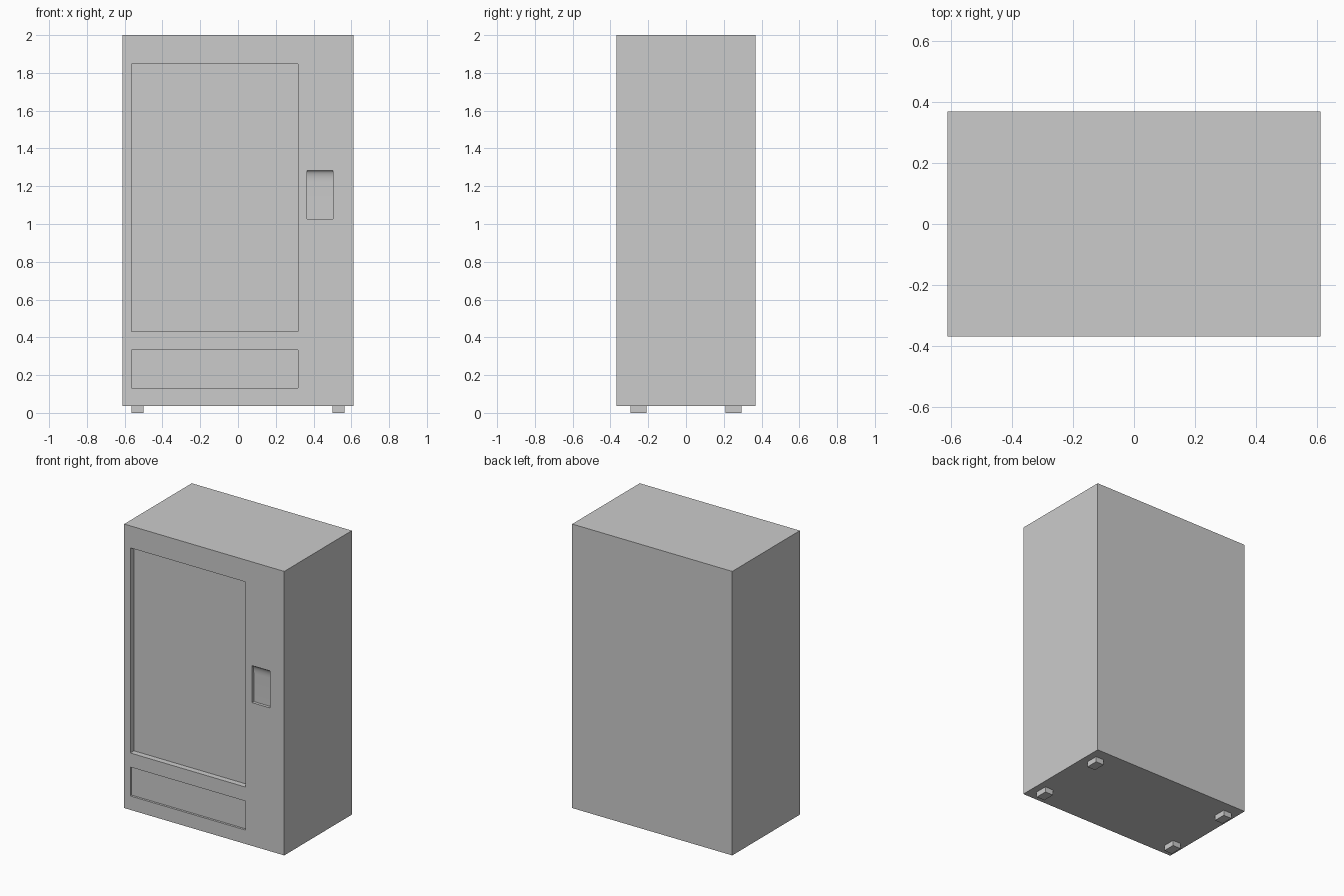
import bpy, bmesh, math

if "Cube" in bpy.data.objects:
    bpy.data.objects.remove(bpy.data.objects["Cube"])

W, D = 0.612, 0.369          # half width, half depth
Z0, Z1 = 0.037, 2.0          # cabinet bottom and top


def mesh_object(name, bm):
    bmesh.ops.recalc_face_normals(bm, faces=bm.faces)
    me = bpy.data.meshes.new(name)
    bm.to_mesh(me)
    bm.free()
    ob = bpy.data.objects.new(name, me)
    bpy.context.collection.objects.link(ob)
    return ob


def prism(name, x0, x1, profile):
    """Extrude a (y, z) side profile from x0 to x1."""
    bm = bmesh.new()
    face = bm.faces.new([bm.verts.new((x0, y, z)) for y, z in profile])
    ext = bmesh.ops.extrude_face_region(bm, geom=[face])
    verts = [v for v in ext["geom"] if isinstance(v, bmesh.types.BMVert)]
    bmesh.ops.translate(bm, verts=verts, vec=(x1 - x0, 0, 0))
    return mesh_object(name, bm)


def box(name, x0, x1, y0, y1, z0, z1):
    return prism(name, x0, x1, [(y0, z0), (y1, z0), (y1, z1), (y0, z1)])


# Cabinet
cabinet = box("cabinet", -W, W, -D, D, Z0, Z1)

# Recess cutters: display window, pickup tray, payment panel with scooped top
window = box("window_cutter", -0.565, 0.317, -D - 0.1, -D + 0.04, 0.43, 1.848)
tray = box("tray_cutter", -0.565, 0.317, -D - 0.1, -D + 0.015, 0.133, 0.333)
depth, drop, top = 0.02, 0.06, 1.283
scoop = [(-D - 0.1, top), (-D - 0.1, 1.027), (-D + depth, 1.027)]
for i in range(7):
    a = math.pi / 2 * i / 6
    scoop.append((-D + depth * math.cos(a), top - drop + drop * math.sin(a)))
panel = prism("panel_cutter", 0.365, 0.504, scoop)

# Cut the recesses into the front
for cutter in (window, tray, panel):
    mod = cabinet.modifiers.new(cutter.name, 'BOOLEAN')
    mod.operation = 'DIFFERENCE'
    mod.solver = 'EXACT'
    mod.object = cutter
    bpy.context.view_layer.objects.active = cabinet
    bpy.ops.object.modifier_apply(modifier=mod.name)
    bpy.data.objects.remove(cutter)

# Smooth the scoop only, keeping the box edges sharp
bpy.ops.object.select_all(action='DESELECT')
cabinet.select_set(True)
bpy.ops.object.shade_smooth_by_angle(angle=math.radians(30))

# Four feet
for sx, side in ((-1, "left"), (1, "right")):
    for sy, end in ((-1, "front"), (1, "back")):
        xs = sorted((sx * 0.5, sx * 0.563))
        ys = sorted((sy * 0.208, sy * 0.295))
        box(f"{end}_{side}_foot", *xs, *ys, 0, Z0)
